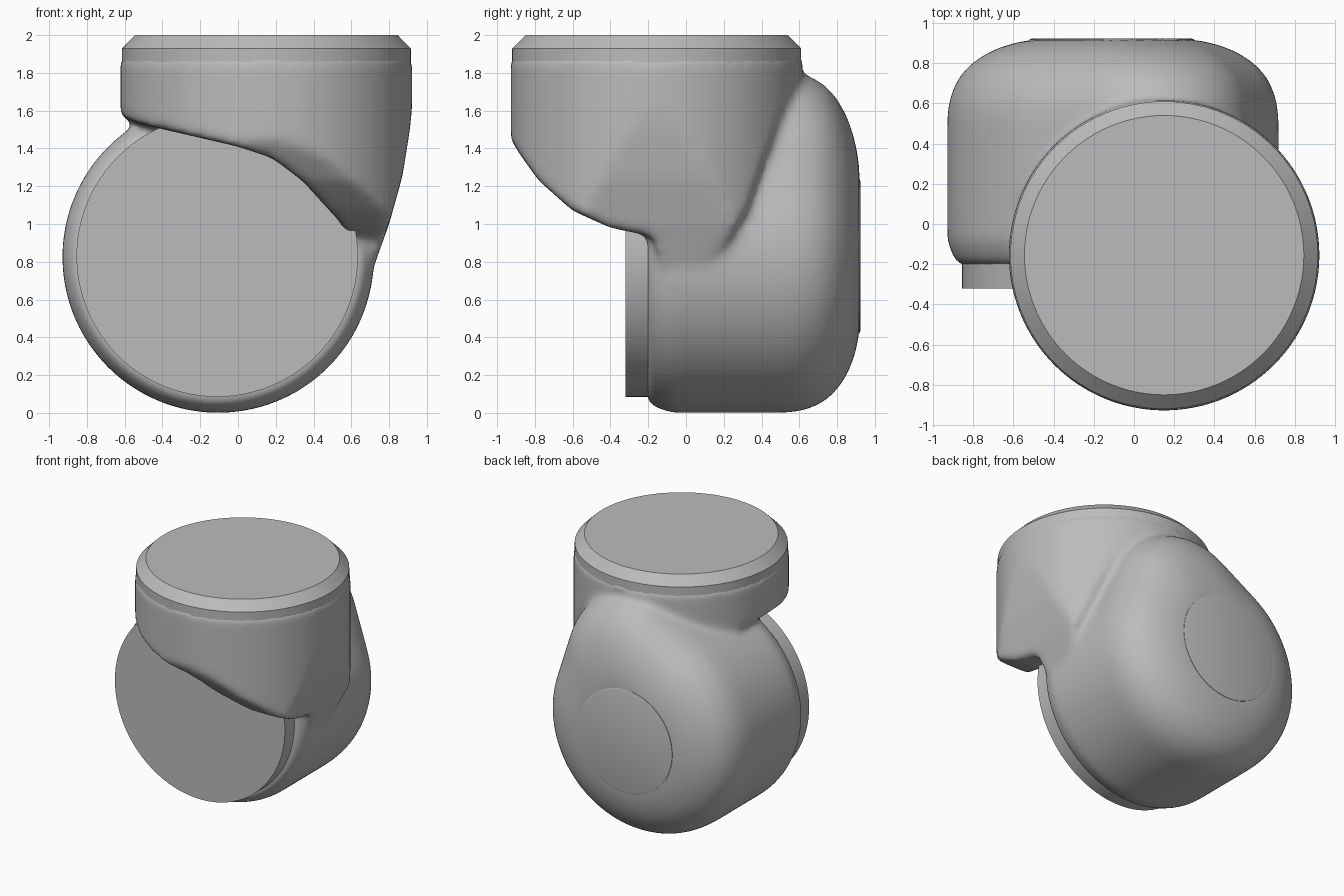
import bpy, bmesh, math
from mathutils import Vector, Matrix

if "Cube" in bpy.data.objects:
    bpy.data.objects.remove(bpy.data.objects["Cube"], do_unlink=True)

grey = bpy.data.materials.new("plain_grey")
grey.use_nodes = True
grey.diffuse_color = (0.5, 0.5, 0.5, 1)
grey.node_tree.nodes["Principled BSDF"].inputs["Base Color"].default_value = (0.5, 0.5, 0.5, 1)


def make(name, bm):
    bmesh.ops.recalc_face_normals(bm, faces=bm.faces)
    mesh = bpy.data.meshes.new(name)
    bm.to_mesh(mesh)
    bm.free()
    mesh.materials.append(grey)
    obj = bpy.data.objects.new(name, mesh)
    bpy.context.collection.objects.link(obj)
    return obj


def activate(obj):
    bpy.ops.object.select_all(action='DESELECT')
    obj.select_set(True)
    bpy.context.view_layer.objects.active = obj


def shade(obj, degrees=35):
    activate(obj)
    bpy.ops.object.shade_smooth_by_angle(angle=math.radians(degrees))


def turned(name, profile, origin, along_y=False, sides=96):
    """Closed solid of revolution from (radius, height) pairs."""
    bm = bmesh.new()
    rings = [[bm.verts.new((r * math.cos(math.tau * i / sides),
                            r * math.sin(math.tau * i / sides), h)) for i in range(sides)]
             for r, h in profile]
    for a, b in zip(rings, rings[1:]):
        for i in range(sides):
            j = (i + 1) % sides
            bm.faces.new((a[i], a[j], b[j], b[i]))
    bm.faces.new(rings[0])
    bm.faces.new(rings[-1])
    if along_y:
        bm.transform(Matrix.Rotation(-math.pi / 2, 4, 'X'))
    bm.transform(Matrix.Translation(origin))
    return make(name, bm)


def prism(name, points, axis):
    """Outline in a vertical plane, extruded straight through along one axis."""
    bm = bmesh.new()
    place = (lambda p, d: (d, p[0], p[1])) if axis == 'X' else (lambda p, d: (p[0], d, p[1]))
    face = bm.faces.new([bm.verts.new(place(p, -1.5)) for p in points])
    out = bmesh.ops.extrude_face_region(bm, geom=[face])
    moved = [v for v in out["geom"] if isinstance(v, bmesh.types.BMVert)]
    bmesh.ops.translate(bm, verts=moved, vec=place((0, 0), 3))
    return make(name, bm)


def combine(obj, other, operation):
    activate(obj)
    mod = obj.modifiers.new("combine", 'BOOLEAN')
    mod.operation, mod.solver, mod.object = operation, 'EXACT', other
    bpy.ops.object.modifier_apply(modifier=mod.name)
    bpy.data.objects.remove(other, do_unlink=True)


# Lower housing: round barrel whose domed back swells up into an egg shape
hub = Vector((-0.105, 0.825))
crown = Vector((0.08, 1.31))
bm = bmesh.new()


def ring(centre, radius, y, scale):
    c = hub + (centre - hub) * scale
    for i in range(72):
        a = math.tau * i / 72
        bm.verts.new((c.x + radius * scale * math.cos(a), y,
                      c.y + radius * scale * math.sin(a)))


dome = [(0.52, 1), (0.6, 0.99), (0.67, 0.965), (0.74, 0.92), (0.8, 0.85),
        (0.85, 0.76), (0.885, 0.66), (0.905, 0.57), (0.918, 0.48)]
for y, s in [(-0.205, 0.92), (-0.17, 0.96), (-0.08, 1)] + dome:
    ring(hub, 0.825, y, s)
for y, s in dome:
    ring(crown, 0.5, y, s)
hull = bmesh.ops.convex_hull(bm, input=bm.verts)
bmesh.ops.delete(bm, geom=[v for v in bm.verts if not v.link_faces], context='VERTS')
lower = make("lower_housing", bm)

# Upper housing: upright barrel trimmed by a front and a side outline
body = turned("joint_housing", [(0.773, 0.6), (0.773, 1.89)], (0.15, -0.155, 0))
front = prism("front_trim", [
    (-0.8, 2), (-0.7, 1.6), (-0.52, 1.53), (0, 1.41), (0.18, 1.35), (0.34, 1.23),
    (0.55, 1.0), (0.6, 0.75), (0.71, 0.75), (0.8, 1.0), (0.87, 1.25),
    (0.91, 1.5), (0.93, 1.7), (0.95, 2)], 'Y')
side = prism("side_trim", [
    (-1, 2), (-0.96, 1.5), (-0.88, 1.37), (-0.78, 1.23), (-0.6, 1.07), (-0.4, 0.98),
    (-0.18, 0.935), (-0.13, 0.78), (0.08, 0.78), (0.22, 0.9), (0.32, 1.07),
    (0.4, 1.3), (0.5, 1.57), (0.6, 1.76), (0.65, 2)], 'X')
combine(body, front, 'INTERSECT')
combine(body, side, 'INTERSECT')
combine(body, lower, 'UNION')

# Blend the two barrels into one softly rounded casting
remesh = body.modifiers.new("remesh", 'REMESH')
remesh.mode, remesh.voxel_size = 'VOXEL', 0.022
soften = body.modifiers.new("soften", 'SMOOTH')
soften.factor, soften.iterations = 0.5, 16
for name in ("remesh", "soften"):
    bpy.ops.object.modifier_apply(modifier=name)
body.data.materials.clear()
body.data.materials.append(grey)
shade(body, 60)

# Chamfered collar on top, mounting disc in front, shallow cover at the back
collar = turned("top_collar", [(0.765, 1.8), (0.765, 1.93), (0.695, 2)], (0.15, -0.155, 0))
disc = turned("front_disc", [(0.745, -0.32), (0.745, -0.1)], (-0.11, 0, 0.83), True)
cover = turned("back_cover", [(0.41, 0.9), (0.41, 0.918), (0.395, 0.923)],
               (-0.11, 0, 0.83), True)
for part in (collar, disc, cover):
    shade(part, 25)
